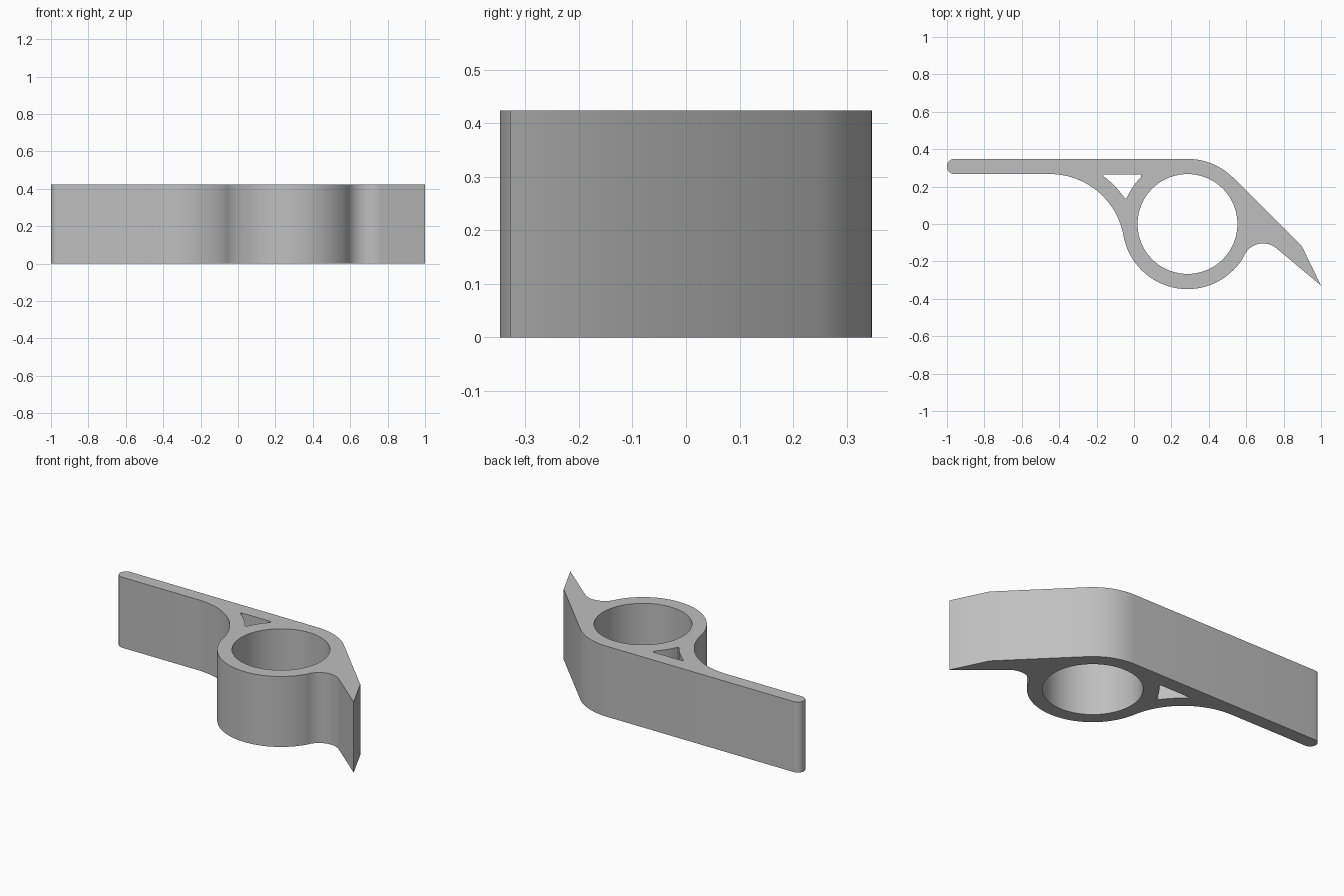
import bpy
import bmesh
from math import cos, sin, radians

if "Cube" in bpy.data.objects:
    bpy.data.objects.remove(bpy.data.objects["Cube"], do_unlink=True)

HEIGHT = 0.424
RING = (0.286, 0.0)          # ring centre
R_IN, R_OUT = 0.267, 0.348   # ring radii
SWEEP = (-0.45, -0.133)      # centre of the large concave sweep under the bar
NOTCH = (0.69, -0.216)       # centre of the small notch beside the hook


def arc(centre, radius, start, end, steps):
    """Points along a circular arc, angles in degrees."""
    angles = [radians(start + (end - start) * i / steps) for i in range(steps + 1)]
    return [(centre[0] + radius * cos(a), centre[1] + radius * sin(a)) for a in angles]


# Outer silhouette, clockwise from the rounded tip of the bar
bar_half = (R_OUT - R_IN) / 2
bar_tip = (-1 + bar_half, R_IN + bar_half)
outline = arc(bar_tip, bar_half, 270, 90, 16)
outline += arc(RING, R_OUT, 90, 45, 16)              # shoulder
outline += [(0.898, -0.12), (1.0, -0.329)]           # hook and its point
outline += arc(NOTCH, 0.112, 49, 152, 20)            # notch
outline += arc(RING, R_OUT, -28, -169, 48)[1:]       # underside of ring
outline += arc(SWEEP, 0.4, 10.2, 90, 28)[1:]         # sweep back to the bar

# Openings
ring_hole = arc(RING, R_IN, 0, 360, 96)[:-1]
web_hole = [(0.037, 0.264), (-0.16, 0.264)]
web_hole += arc(SWEEP, 0.483, 54, 34, 10)
web_hole += arc(RING, 0.353, 157.5, 134.5, 10)

# Fill the profile between its loops, then extrude it
bm = bmesh.new()
edges = []
for loop in (outline, ring_hole, web_hole):
    verts = [bm.verts.new((x, y, 0)) for x, y in loop]
    edges += [bm.edges.new((v, verts[i - 1])) for i, v in enumerate(verts)]
bmesh.ops.triangle_fill(bm, edges=edges, use_beauty=True, use_dissolve=False)
solid = bmesh.ops.extrude_face_region(bm, geom=bm.faces[:], use_keep_orig=True)
top = [g for g in solid["geom"] if isinstance(g, bmesh.types.BMVert)]
bmesh.ops.translate(bm, verts=top, vec=(0, 0, HEIGHT))
bmesh.ops.recalc_face_normals(bm, faces=bm.faces[:])

mesh = bpy.data.meshes.new("ring_handle")
bm.to_mesh(mesh)
bm.free()
handle = bpy.data.objects.new("ring_handle", mesh)
bpy.context.collection.objects.link(handle)

# Plain grey finish
grey = bpy.data.materials.new("light_grey")
grey.use_nodes = True
grey.diffuse_color = (0.52, 0.52, 0.52, 1)
grey.node_tree.nodes["Principled BSDF"].inputs["Base Color"].default_value = grey.diffuse_color
mesh.materials.append(grey)

# Smooth curved walls, crisp rims
bpy.ops.object.select_all(action="DESELECT")
handle.select_set(True)
bpy.context.view_layer.objects.active = handle
bpy.ops.object.shade_smooth_by_angle(angle=radians(22))
